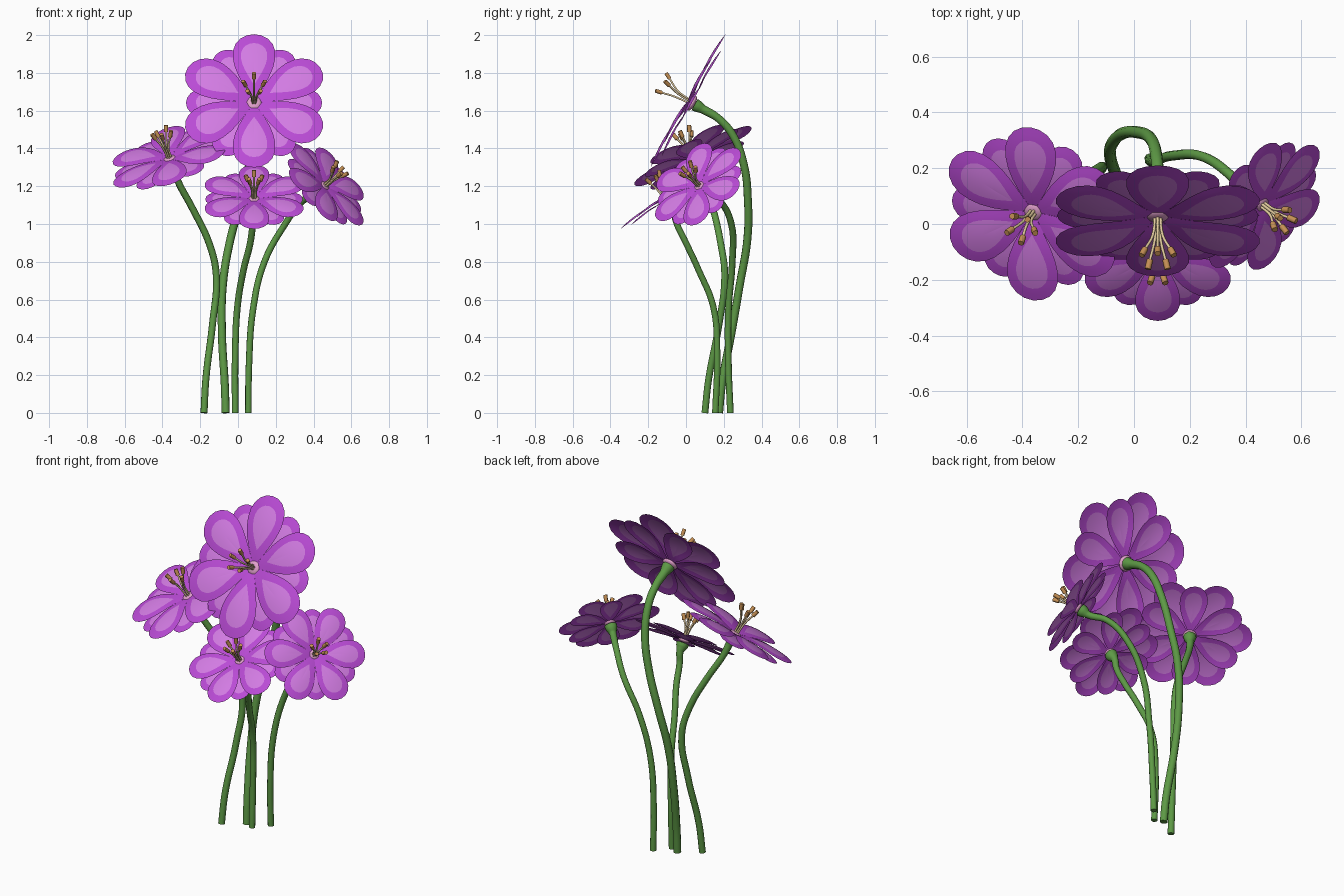
import bpy, bmesh, math
from mathutils import Vector, Matrix

if "Cube" in bpy.data.objects:
    bpy.data.objects.remove(bpy.data.objects["Cube"])


def material(name, rgb):
    m = bpy.data.materials.new(name)
    m.diffuse_color = (*rgb, 1)
    m.use_nodes = True
    m.node_tree.nodes["Principled BSDF"].inputs["Base Color"].default_value = m.diffuse_color
    return m


PURPLE = material("petal purple", (0.49, 0.07, 0.67))
LILAC = material("petal lilac", (0.65, 0.20, 0.77))
PINK = material("centre pink", (0.75, 0.35, 0.60))
GREEN = material("stem green", (0.11, 0.32, 0.06))
CREAM = material("filament cream", (0.74, 0.58, 0.33))
TAN = material("anther tan", (0.56, 0.28, 0.09))


def mesh_object(name, bm, mats):
    me = bpy.data.meshes.new(name)
    bm.to_mesh(me)
    bm.free()
    for m in mats:
        me.materials.append(m)
    for p in me.polygons:
        p.use_smooth = True
    ob = bpy.data.objects.new(name, me)
    bpy.context.collection.objects.link(ob)
    return ob


def tubes(name, paths, depth, mat, sides=2, res=6):
    """Round tubes through points; each path is a list of (point, radius factor)."""
    cu = bpy.data.curves.new(name, 'CURVE')
    cu.dimensions = '3D'
    cu.bevel_depth = depth
    cu.bevel_resolution = sides
    cu.resolution_u = res
    cu.use_fill_caps = True
    for path in paths:
        sp = cu.splines.new('BEZIER')
        sp.bezier_points.add(len(path) - 1)
        for bp, (co, r) in zip(sp.bezier_points, path):
            bp.co = co
            bp.radius = r
            bp.handle_left_type = bp.handle_right_type = 'AUTO'
    tmp = bpy.data.objects.new(name + "_curve", cu)
    bpy.context.collection.objects.link(tmp)
    dg = bpy.context.evaluated_depsgraph_get()
    me = bpy.data.meshes.new_from_object(tmp.evaluated_get(dg))
    bpy.data.objects.remove(tmp)
    me.name = name
    me.materials.clear()
    me.materials.append(mat)
    ob = bpy.data.objects.new(name, me)
    bpy.context.collection.objects.link(ob)
    for p in me.polygons:
        p.use_smooth = len(p.vertices) == 4
    return ob


def add_petal(bm, mtx, length, half, rise, drop):
    """Teardrop petal of concentric rings; the inner rings are the lilac patch."""
    n, mid = 24, 0.62

    def vert(x, y):
        # rises from the throat, then the tip and the edges curl back
        z = rise * x - 0.25 * x * x - 0.4 * y * y + drop * min(1, x * 4)
        return bm.verts.new(mtx @ (Vector((x, y, z)) * length))

    outline = []
    for i in range(n):
        a = 2 * math.pi * i / n
        x = 0.5 - 0.5 * math.cos(a)
        outline.append((x, -half / 0.74 * math.sin(a) * x ** 0.6))
    centre = vert(mid, 0)
    previous = None
    for s in (0.3, 0.62, 0.8, 1.0):
        ring = [vert(mid + (x - mid) * s, y * s) for x, y in outline]
        for i in range(n):
            j = (i + 1) % n
            if previous is None:
                f = bm.faces.new((centre, ring[i], ring[j]))
            else:
                f = bm.faces.new((previous[i], ring[i], ring[j], previous[j]))
            f.material_index = 1 if s < 0.7 else 0
        previous = ring


def flower(name, centre, normal, length, spin, stem, radius):
    c, n = Vector(centre), Vector(normal).normalized()
    up = (Vector((0, 0, 1)) - n * n.z).normalized()
    right = up.cross(n)
    frame = Matrix.Translation(c) @ Matrix((right, up, n)).transposed().to_4x4()

    # six front petals and six shorter ones behind in the gaps
    bm = bmesh.new()
    for k in range(6):
        a = math.radians(90 + spin + 60 * k)
        add_petal(bm, frame @ Matrix.Rotation(a, 4, 'Z'), length, 0.28, 0.31, 0.0)
        b = a + math.radians(30)
        add_petal(bm, frame @ Matrix.Rotation(b, 4, 'Z'), length * 0.89, 0.25, 0.30, -0.045)
    mesh_object(name + "_petals", bm, [PURPLE, LILAC])

    # pink throat
    bm = bmesh.new()
    bmesh.ops.create_uvsphere(bm, u_segments=14, v_segments=6, radius=length * 0.11,
                              matrix=frame @ Matrix.Diagonal((1, 1, 0.4, 1)))
    mesh_object(name + "_throat", bm, [PINK])

    # stamens: curved filaments with an anther on each tip
    filaments, anthers = [], []
    for k in range(5):
        a = math.radians(90 + 72 * k)
        out = right * math.cos(a) + up * math.sin(a)
        reach = length * (0.42 if k in (0, 2, 3) else 0.38)
        tip = c + n * reach + out * length * 0.12 + up * 0.008
        bend = c + n * reach * 0.55 + out * length * 0.045
        filaments.append([(c + out * 0.01, 1), (bend, 1), (tip, 1)])
        d = (tip - bend).normalized()
        anthers.append([(tip - d * 0.004, 1), (tip + d * 0.032, 1)])
    tubes(name + "_filaments", filaments, 0.0055, CREAM, 1, 4)
    tubes(name + "_anthers", anthers, 0.0115, TAN, 1, 1)

    # stem flaring into the green cup behind the petals
    base = c - n * 0.016
    path = [(base, 0.036 / radius), (c - n * 0.035, 0.033 / radius), (c - n * 0.065, 1.15)]
    path += [(Vector(p), 1) for p in stem]
    tubes(name + "_stem", [path], radius, GREEN, 3, 6)


flower("top_flower", (0.085, 0.032, 1.64), (0, -0.87, 0.49), 0.405, 0,
       [(0.085, 0.17, 1.56), (0.08, 0.245, 1.475), (0.06, 0.305, 1.32),
        (0.015, 0.328, 1.12), (-0.04, 0.325, 0.92), (-0.08, 0.285, 0.68),
        (-0.085, 0.24, 0.42), (-0.07, 0.19, 0.15), (-0.065, 0.175, 0)], 0.0215)

flower("left_flower", (-0.36, 0.045, 1.342), (-0.31, -0.42, 0.85), 0.345, 33,
       [(-0.315, 0.095, 1.22), (-0.245, 0.14, 1.09), (-0.15, 0.185, 0.89),
        (-0.115, 0.205, 0.73), (-0.135, 0.175, 0.47), (-0.17, 0.12, 0.18),
        (-0.18, 0.10, 0)], 0.0185)

flower("middle_flower", (0.085, -0.102, 1.13), (0, -0.586, 0.81), 0.29, 0,
       [(0.08, -0.055, 1.02), (0.065, 0.0, 0.90), (0.03, 0.065, 0.76),
        (-0.003, 0.145, 0.56), (-0.015, 0.165, 0.3), (-0.015, 0.155, 0)], 0.0175)

flower("right_flower", (0.457, 0.072, 1.2), (0.64, -0.49, 0.59), 0.285, 22,
       [(0.34, 0.18, 1.12), (0.25, 0.24, 1.0), (0.14, 0.245, 0.8),
        (0.08, 0.225, 0.55), (0.058, 0.225, 0.25), (0.055, 0.235, 0)], 0.0175)
